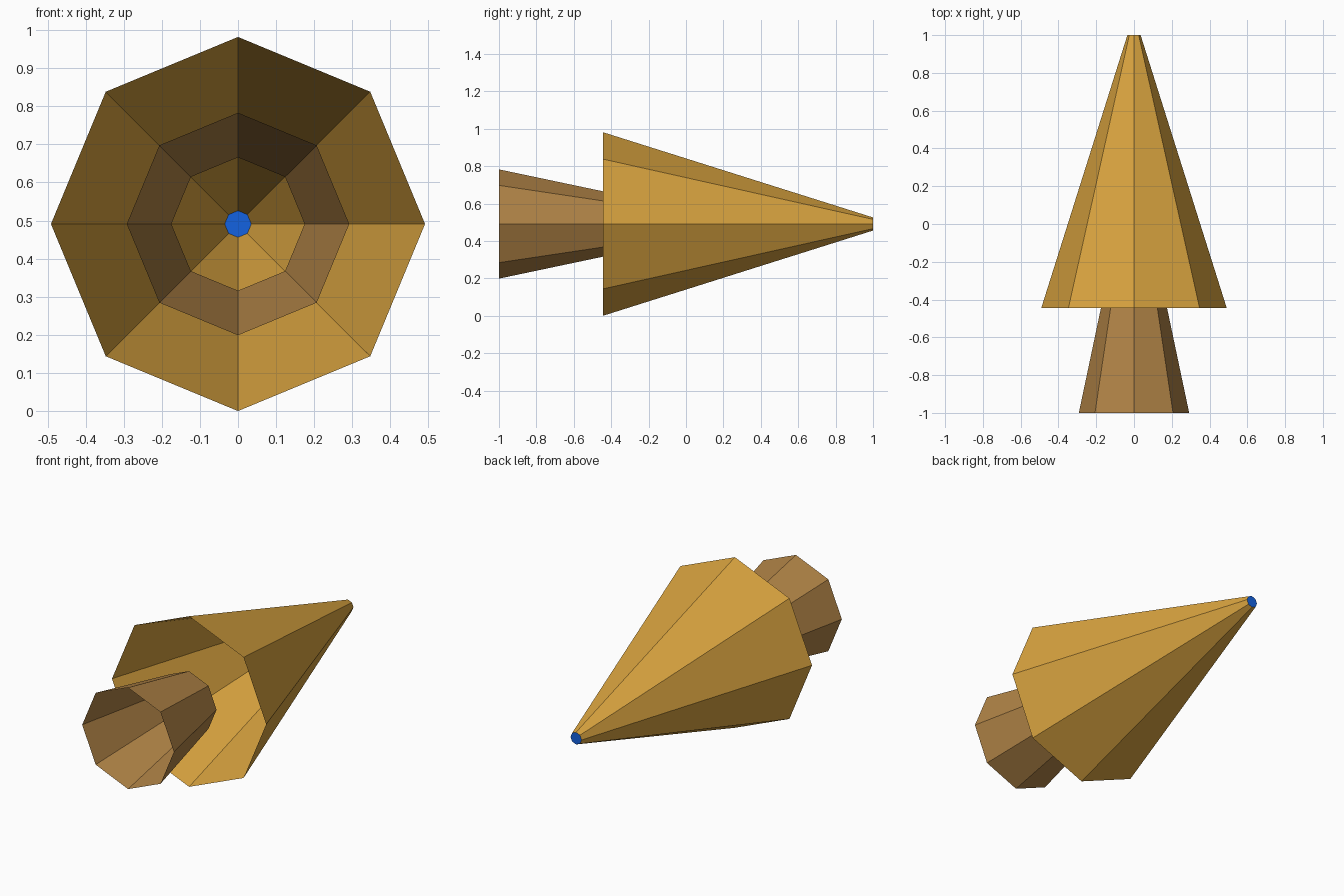
import bpy, bmesh, math

if "Cube" in bpy.data.objects:
    bpy.data.objects.remove(bpy.data.objects["Cube"])

CZ = 0.491   # height of the long axis
SIDES = 8


def material(name, rgb):
    m = bpy.data.materials.new(name)
    m.diffuse_color = (*rgb, 1.0)
    m.use_nodes = True
    m.node_tree.nodes["Principled BSDF"].inputs["Base Color"].default_value = m.diffuse_color
    return m


def ring(bm, radius, y):
    return [bm.verts.new((radius * math.cos(2 * math.pi * i / SIDES), y,
                          CZ + radius * math.sin(2 * math.pi * i / SIDES)))
            for i in range(SIDES)]


def finish(bm, name, mat):
    mesh = bpy.data.meshes.new(name)
    bm.to_mesh(mesh)
    bm.free()
    mesh.materials.append(mat)
    obj = bpy.data.objects.new(name, mesh)
    bpy.context.collection.objects.link(obj)


def open_cone(name, r0, y0, r1, y1, mat):
    """Thin open-ended eight-sided shell along y, normals outward."""
    bm = bmesh.new()
    a, b = ring(bm, r0, y0), ring(bm, r1, y1)
    for i in range(SIDES):
        j = (i + 1) % SIDES
        bm.faces.new((a[i], b[i], b[j], a[j]))
    finish(bm, name, mat)


gold = material("gold", (0.69, 0.366, 0.05))
brown = material("brown", (0.434, 0.227, 0.061))
blue = material("blue", (0.007, 0.122, 0.75))

# Large hollow cone and the smaller flared tail behind it
open_cone("main_cone", 0.491, -0.445, 0.035, 1.0, gold)
open_cone("flared_tail", 0.292, -1.0, 0.175, -0.445, brown)

# Small cap closing the narrow tip
bm = bmesh.new()
bm.faces.new(list(reversed(ring(bm, 0.035, 1.0))))
finish(bm, "tip_cap", blue)
